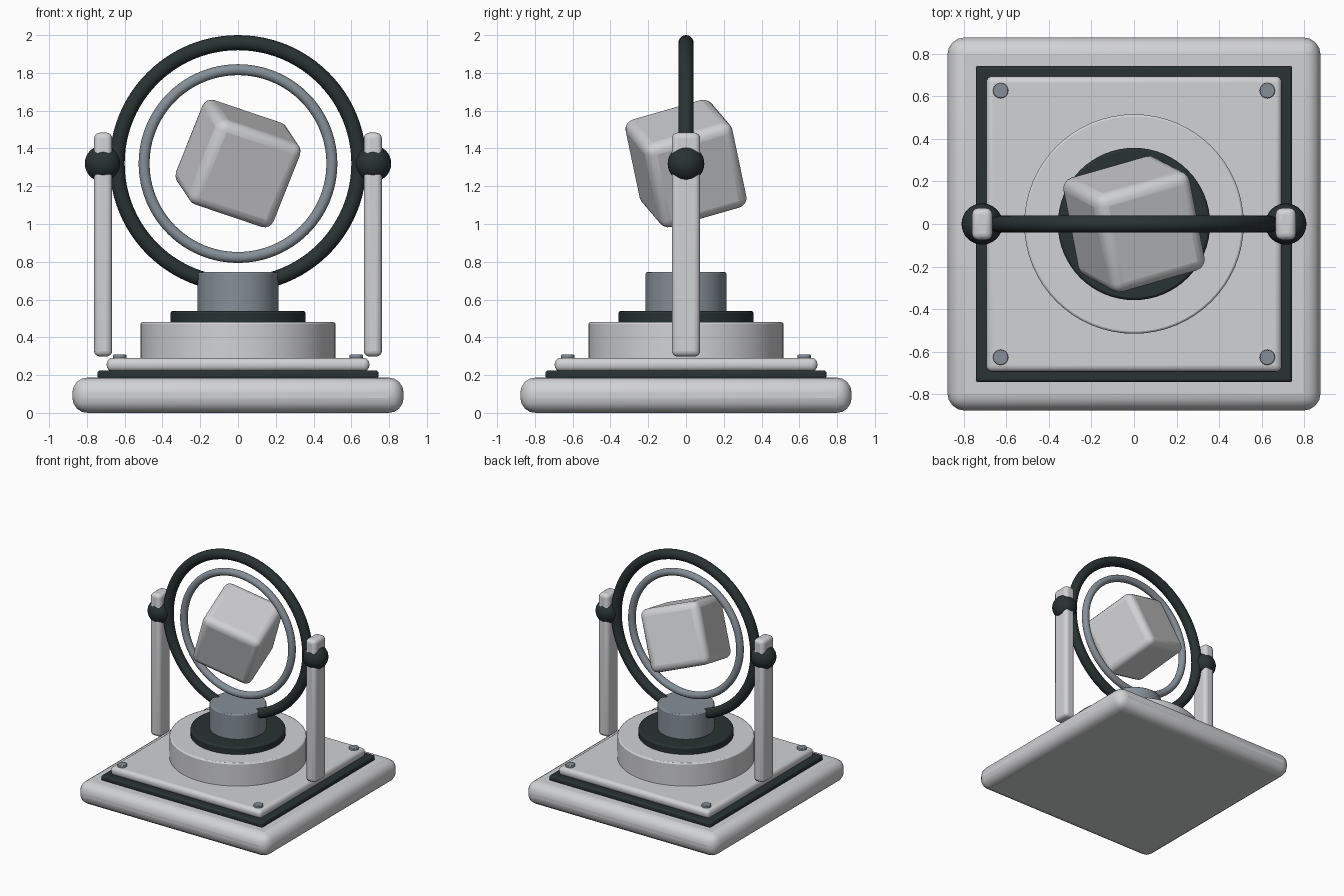
import bpy
from math import radians

cube = bpy.data.objects.get("Cube")
if cube:
    bpy.data.objects.remove(cube, do_unlink=True)


def material(name, rgb):
    mat = bpy.data.materials.new(name)
    mat.use_nodes = True
    color = (*rgb, 1)
    mat.diffuse_color = color
    mat.node_tree.nodes["Principled BSDF"].inputs["Base Color"].default_value = color
    return mat


LIGHT = material("light grey", (0.64, 0.645, 0.66))
DARK = material("dark charcoal", (0.022, 0.032, 0.032))
STEEL = material("steel grey", (0.24, 0.28, 0.315))


def finish(name, mat, bevel=0, segments=4):
    obj = bpy.context.object
    obj.name = name
    obj.data.materials.append(mat)
    if bevel:
        mod = obj.modifiers.new("Rounded edges", 'BEVEL')
        mod.width = bevel
        mod.segments = segments
        mod.limit_method = 'ANGLE'
        mod.angle_limit = radians(40)
    bpy.ops.object.shade_smooth_by_angle(angle=radians(35))
    return obj


def box(name, mat, center, size, bevel, rotation=(0, 0, 0)):
    bpy.ops.mesh.primitive_cube_add(size=1, location=center)
    obj = bpy.context.object
    obj.scale = size
    bpy.ops.object.transform_apply(location=False, rotation=False, scale=True)
    obj.rotation_euler = [radians(a) for a in rotation]
    return finish(name, mat, bevel)


def slab(name, mat, half, bottom, top, bevel):
    return box(name, mat, (0, 0, (bottom + top) / 2),
               (2 * half, 2 * half, top - bottom), bevel)


def disc(name, mat, radius, bottom, top, bevel, x=0, y=0, sides=64):
    bpy.ops.mesh.primitive_cylinder_add(
        vertices=sides, radius=radius, depth=top - bottom,
        location=(x, y, (bottom + top) / 2))
    return finish(name, mat, bevel, 2)


def ring(name, mat, major, minor):
    bpy.ops.mesh.primitive_torus_add(
        major_segments=96, minor_segments=20, major_radius=major,
        minor_radius=minor, location=(0, 0, PIVOT), rotation=(radians(90), 0, 0))
    return finish(name, mat)


PIVOT = 1.32

# Stepped square base
slab("base", LIGHT, 0.877, 0, 0.187, 0.08)
slab("trim_plate", DARK, 0.744, 0.18, 0.225, 0.015)
slab("upper_plate", LIGHT, 0.695, 0.22, 0.291, 0.03)

# Round pedestal
disc("pedestal", LIGHT, 0.516, 0.28, 0.48, 0.01)
disc("pedestal_collar", DARK, 0.358, 0.47, 0.54, 0.012)
disc("pedestal_hub", STEEL, 0.214, 0.53, 0.745, 0.008)

# Corner screws
for x in (-1, 1):
    for y in (-1, 1):
        disc("corner_screw", STEEL, 0.036, 0.28, 0.308, 0.004,
             x * 0.627, y * 0.627, 24)

# Side posts with ball pivots
for side, x in (("left", 0.714), ("right", -0.714)):
    box(side + "_post", LIGHT, (x, 0, 0.891), (0.096, 0.15, 1.185), 0.03)
    bpy.ops.mesh.primitive_uv_sphere_add(
        segments=32, ring_count=16, radius=0.097, location=(x, 0, PIVOT))
    finish(side + "_pivot", DARK)

# Rings and the tilted block they surround
ring("outer_ring", DARK, 0.64, 0.04)
ring("inner_ring", STEEL, 0.497, 0.029)
box("tilted_block", LIGHT, (0, 0, PIVOT), (0.49, 0.49, 0.49), 0.055,
    (16.5, 18, 16))
